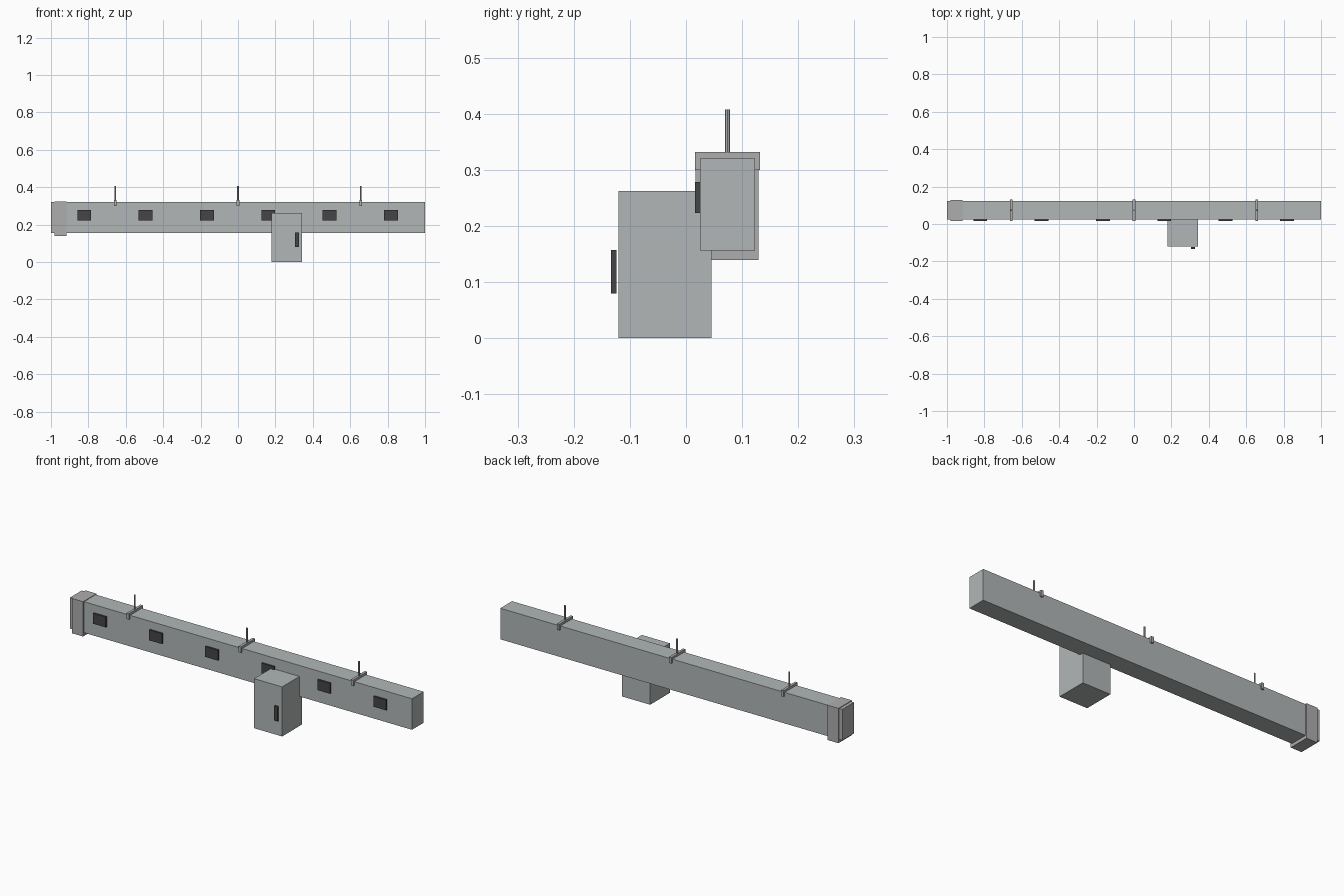
import bpy

if "Cube" in bpy.data.objects:
    bpy.data.objects.remove(bpy.data.objects["Cube"])


def material(name, rgb):
    m = bpy.data.materials.new(name)
    m.diffuse_color = (*rgb, 1)
    m.use_nodes = True
    m.node_tree.nodes["Principled BSDF"].inputs["Base Color"].default_value = m.diffuse_color
    return m


PAINT = material("painted_metal", (0.44, 0.47, 0.47))
STEEL = material("steel", (0.42, 0.42, 0.42))
DARK = material("dark_plastic", (0.06, 0.06, 0.065))


def box(name, x, y, z, mat):
    """Box from (min, max) ranges on each axis."""
    bpy.ops.mesh.primitive_cube_add(size=1, location=[(a + b) / 2 for a, b in (x, y, z)])
    ob = bpy.context.object
    ob.name = name
    ob.scale = [b - a for a, b in (x, y, z)]
    bpy.ops.object.transform_apply(location=False, rotation=False, scale=True)
    ob.data.materials.append(mat)
    return ob


# Long trunk with a joint collar and end cap
box("trunk", (-0.98, 1.0), (0.025, 0.123), (0.156, 0.32), PAINT)
box("joint_collar", (-0.982, -0.918), (0.017, 0.129), (0.139, 0.323), STEEL)
box("end_cap", (-1.0, -0.98), (0.025, 0.123), (0.156, 0.32), STEEL)

# Outlet covers along the front
for i in range(6):
    cx = -0.822 + i * 0.328
    box(f"outlet_cover_{i + 1}", (cx - 0.037, cx + 0.037), (0.016, 0.025),
        (0.223, 0.278), DARK)

# Hanger brackets with suspension rods
for i, cx in enumerate((-0.656, 0, 0.656)):
    box(f"hanger_bracket_{i + 1}", (cx - 0.007, cx + 0.007), (0.016, 0.132),
        (0.30, 0.332), STEEL)
    bpy.ops.mesh.primitive_cylinder_add(vertices=8, radius=0.0045, depth=0.082,
                                        location=(cx, 0.074, 0.367))
    rod = bpy.context.object
    rod.name = f"hanger_rod_{i + 1}"
    rod.data.materials.append(STEEL)

# Tap-off box and its handle
box("tap_off_box", (0.178, 0.342), (-0.12, 0.045), (0.0, 0.262), PAINT)
box("switch_handle", (0.305, 0.325), (-0.134, -0.124), (0.08, 0.157), DARK)
